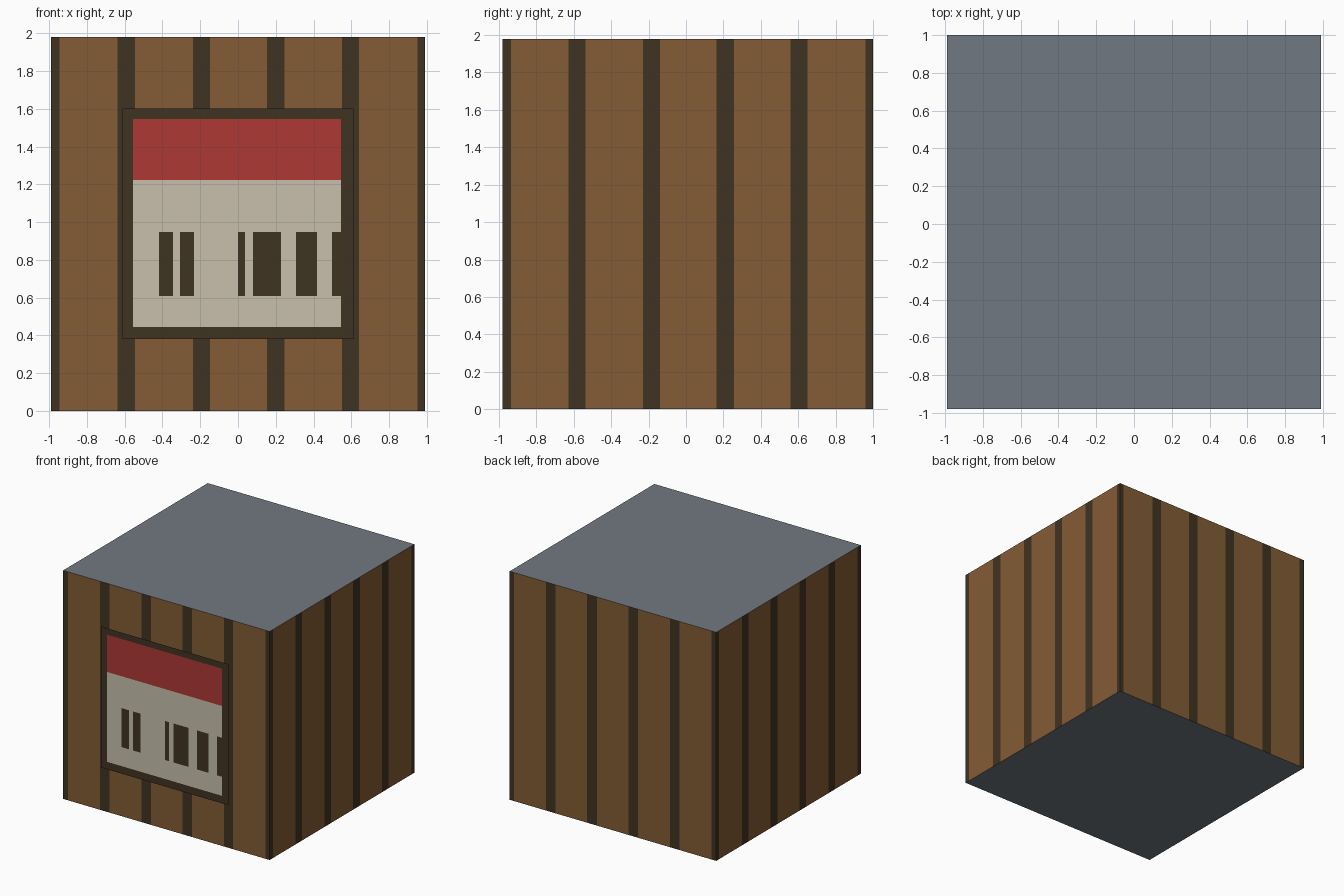
import bpy, bmesh
from mathutils import Vector

if "Cube" in bpy.data.objects:
    bpy.data.objects.remove(bpy.data.objects["Cube"])


def material(name, rgb):
    # sRGB 0-255 to linear viewport colour
    lin = [((c / 255 + 0.055) / 1.055) ** 2.4 for c in rgb]
    m = bpy.data.materials.new(name)
    m.diffuse_color = (*lin, 1)
    m.use_nodes = True
    m.node_tree.nodes["Principled BSDF"].inputs["Base Color"].default_value = m.diffuse_color
    return m


BROWN = material("wood brown", (131, 92, 53))
DARK = material("dark wood", (64, 51, 34))
GREY = material("slate grey", (113, 121, 129))
RED = material("label red", (174, 56, 53))
CREAM = material("label cream", (200, 192, 174))


def slice_mesh(bm, axis, values):
    # cut the whole mesh at each value along one axis
    normal = Vector((0, 0, 0))
    normal[axis] = 1
    for v in values:
        bmesh.ops.bisect_plane(bm, geom=bm.verts[:] + bm.edges[:] + bm.faces[:],
                               dist=1e-5, plane_co=normal * v, plane_no=normal)


def finish(bm, name, mats):
    me = bpy.data.meshes.new(name)
    bm.to_mesh(me)
    bm.free()
    for m in mats:
        me.materials.append(m)
    ob = bpy.data.objects.new(name, me)
    bpy.context.collection.objects.link(ob)
    return ob


# Crate body: planked sides with dark gaps, grey top and bottom
GAPS = [(-1, -0.946), (-0.637, -0.546), (-0.239, -0.149),
        (0.153, 0.247), (0.55, 0.64), (0.951, 1)]
cuts = [v for gap in GAPS for v in gap][1:-1]
bm = bmesh.new()
bmesh.ops.create_cube(bm, size=1.98)
slice_mesh(bm, 0, cuts)
slice_mesh(bm, 1, cuts)
bm.normal_update()
for f in bm.faces:
    c = f.calc_center_median()
    if abs(f.normal.z) > 0.5:
        f.material_index = 2
    else:
        u = c.x if abs(f.normal.y) > 0.5 else c.y
        f.material_index = int(any(a < u < b for a, b in GAPS))
bmesh.ops.translate(bm, verts=bm.verts, vec=(0, 0.01, 0.99))
finish(bm, "crate_body", [BROWN, DARK, GREY])

# Framed label: flat panel just in front of the crate
BARS = [(-0.418, -0.344), (-0.307, -0.233), (0.0, 0.037),
        (0.08, 0.227), (0.307, 0.418), (0.497, 0.546)]
L, R, B, T = -0.556, 0.546, 0.445, 1.547
RED_Z, BAR_B, BAR_T = 1.224, 0.61, 0.948
bm = bmesh.new()
corners = [(-0.611, 0.38), (0.611, 0.38), (0.611, 1.602), (-0.611, 1.602)]
bm.faces.new([bm.verts.new((x, -1.0, z)) for x, z in corners])
slice_mesh(bm, 0, [L, R] + [v for bar in BARS for v in bar][:-1])
slice_mesh(bm, 2, [B, BAR_B, BAR_T, RED_Z, T])
for f in bm.faces:
    c = f.calc_center_median()
    bar = BAR_B < c.z < BAR_T and any(a < c.x < b for a, b in BARS)
    if not (L < c.x < R and B < c.z < T) or bar:
        f.material_index = 0
    else:
        f.material_index = 1 if c.z > RED_Z else 2
finish(bm, "label_panel", [DARK, RED, CREAM])
